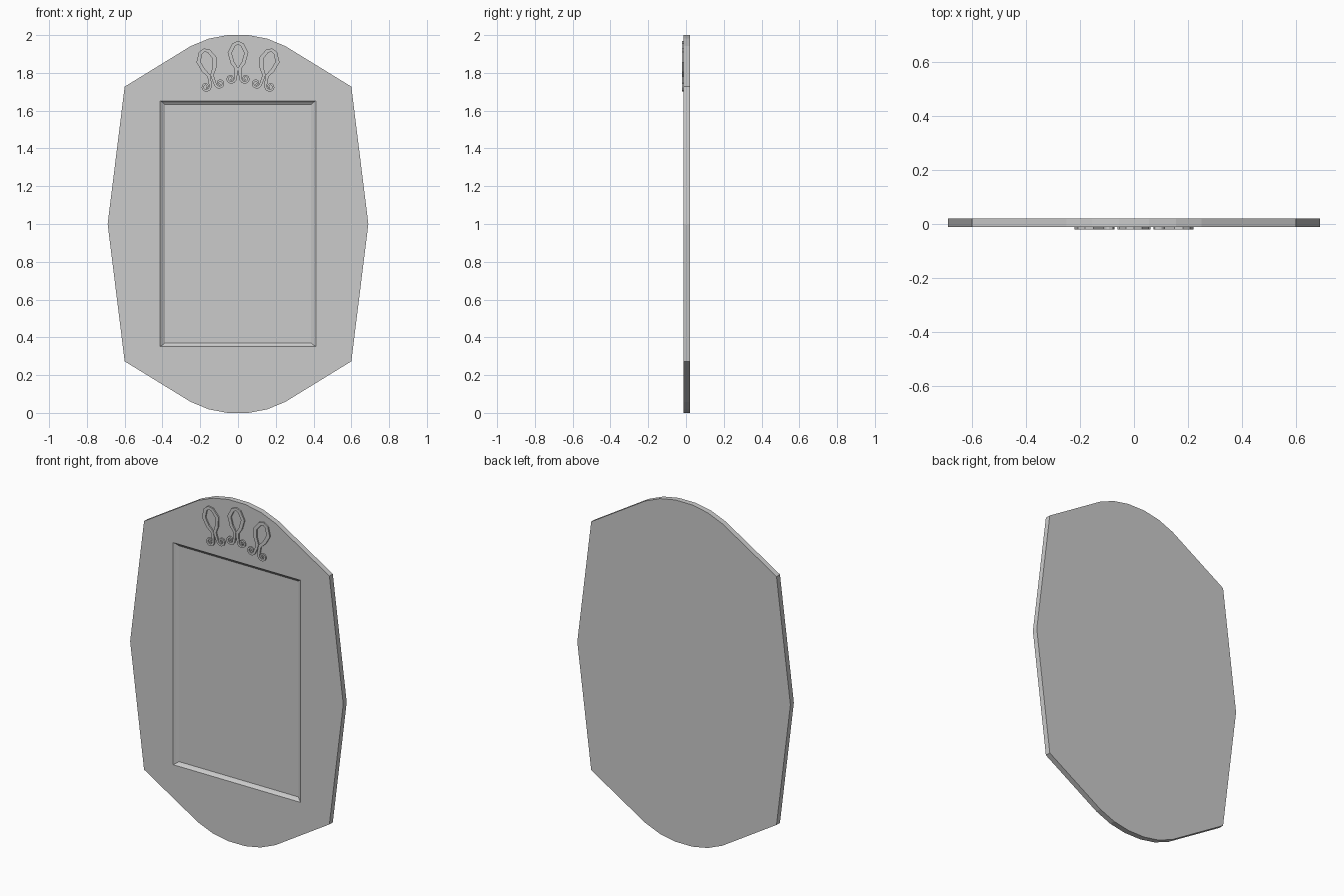
import bpy, bmesh
from math import sin, cos, radians
from mathutils import Vector, Matrix

if "Cube" in bpy.data.objects:
    bpy.data.objects.remove(bpy.data.objects["Cube"])

FRONT, BACK = -0.012, 0.02


def finish(name, bm):
    bmesh.ops.remove_doubles(bm, verts=bm.verts, dist=1e-5)
    bmesh.ops.recalc_face_normals(bm, faces=bm.faces)
    me = bpy.data.meshes.new(name)
    bm.to_mesh(me)
    bm.free()
    ob = bpy.data.objects.new(name, me)
    bpy.context.collection.objects.link(ob)
    return ob


def loop(bm, pts, y):
    return [bm.verts.new((x, y, z)) for x, z in pts]


def bridge(bm, a, b):
    for i in range(len(a)):
        j = (i + 1) % len(a)
        bm.faces.new((a[i], a[j], b[j], b[i]))


def rect(hx, z0, z1):
    return [(-hx, z0), (hx, z0), (hx, z1), (-hx, z1)]


# Board: faceted oval outline mirrored from one quarter
quarter = [(0.69, 1.0), (0.60, 1.727), (0.25, 1.942), (0.155, 1.981), (0.055, 2.0)]
right = [(x, 2 - z) for x, z in quarter[:0:-1]] + quarter
outline = right + [(-x, z) for x, z in right[::-1]]

bm = bmesh.new()
front = loop(bm, outline, FRONT)
back = loop(bm, outline, BACK)
bridge(bm, front, back)
bm.faces.new(back)

# Recessed panel with a two-step moulded border
rings = [loop(bm, rect(0.412, 0.352, 1.652), FRONT),
         loop(bm, rect(0.399, 0.360, 1.644), FRONT + 0.010),
         loop(bm, rect(0.387, 0.370, 1.633), FRONT + 0.018)]
for a, b in zip(rings, rings[1:]):
    bridge(bm, a, b)
bm.faces.new(rings[-1])

# Front face around the recess
edges = [bm.edges.get((l[i - 1], l[i])) for l in (front, rings[0]) for i in range(len(l))]
bmesh.ops.triangle_fill(bm, edges=edges, use_beauty=True)
finish("mirror_board", bm)

# Ornament centreline (x, z, half width): leaf loop, pinched stem, scroll
path = [(0, 0.212, 0.009), (0.022, 0.202, 0.010), (0.044, 0.158, 0.011),
        (0.030, 0.108, 0.010), (0.009, 0.075, 0.009), (0.010, 0.050, 0.008)]
for k in range(16):
    t = k / 15
    a, r = radians(170 + 470 * t), 0.025 - 0.019 * t
    path.append((0.038 + r * cos(a), 0.022 + r * sin(a), 0.007 - 0.003 * t))


def ornament(name, x, z, tilt):
    bm = bmesh.new()
    for side in (1, -1):
        prev = None
        for i, (px, pz, w) in enumerate(path):
            p = Vector((px, pz))
            a, b = Vector(path[max(i - 1, 0)][:2]), Vector(path[min(i + 1, len(path) - 1)][:2])
            d = (b - a).normalized() if i else Vector((1, 0))
            n = Vector((-d.y, d.x)) * w
            sec = [bm.verts.new((side * q.x, y, q.y)) for q, y in
                   ((p + n, -0.020), (p - n, -0.020), (p - n, FRONT + 0.001), (p + n, FRONT + 0.001))]
            if prev:
                bridge(bm, prev, sec)
            prev = sec
        bm.faces.new(prev)
    bm.transform(Matrix.Translation((x, 0, z)) @ Matrix.Rotation(radians(tilt), 4, 'Y'))
    finish(name, bm)


# Three scrolled ornaments above the panel
ornament("ornament_centre", 0, 1.748, 0)
ornament("ornament_right", 0.128, 1.715, 14)
ornament("ornament_left", -0.128, 1.715, -14)
